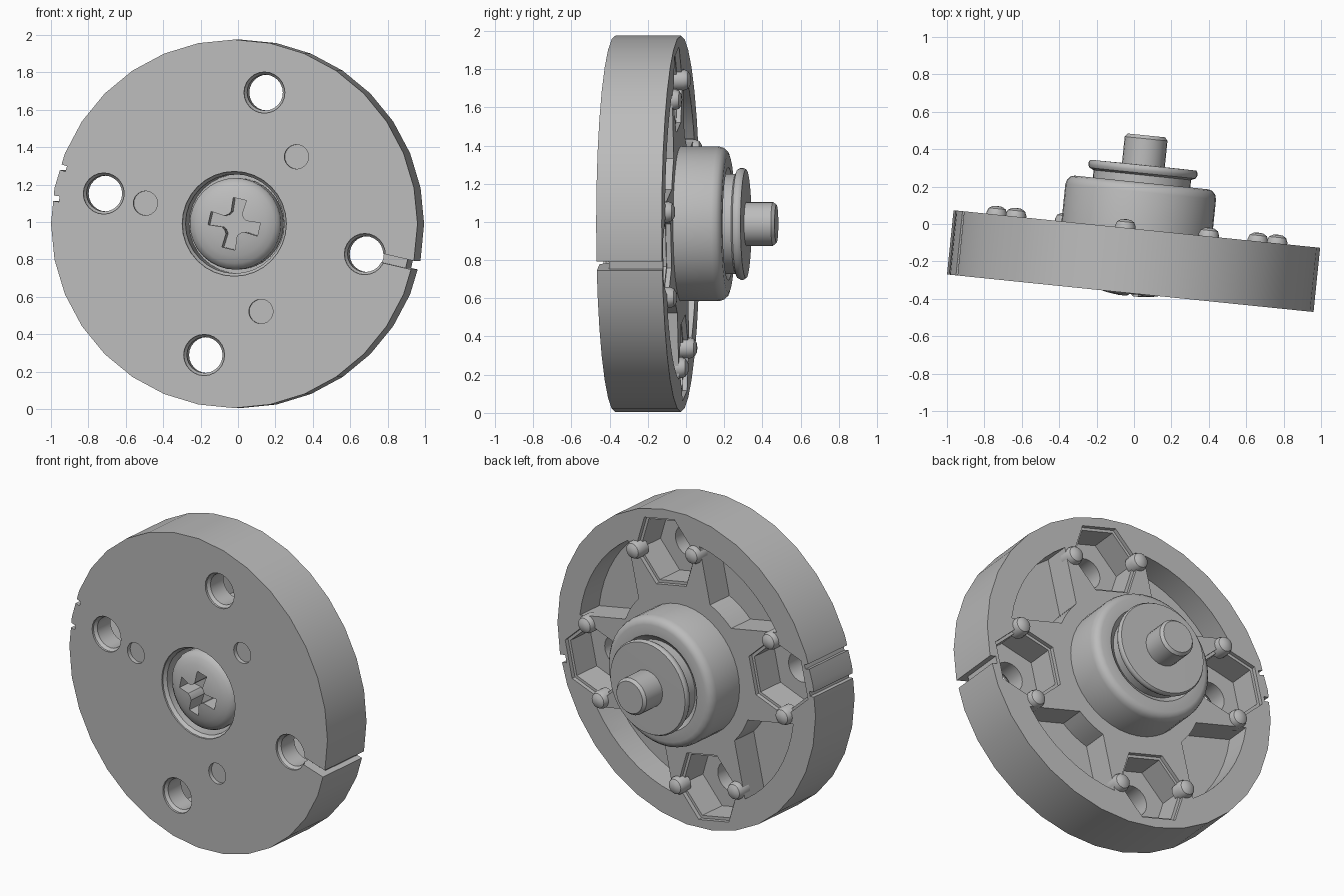
import bpy
import bmesh
from math import sin, cos, asin, pi, radians
from mathutils import Matrix

cube = bpy.data.objects.get("Cube")
if cube:
    bpy.data.objects.remove(cube)

# Local frame: disc front on y = 0, axis along +y; then turned slightly about z
PLACE = Matrix.Translation((-0.02, -0.37, 0.99)) @ Matrix.Rotation(radians(-5.85), 4, 'Z')
TURN = radians(-13)
R, T = 0.985, 0.345

grey = bpy.data.materials.new("plain_grey")
grey.use_nodes = True
grey.diffuse_color = (0.5, 0.5, 0.5, 1)
grey.node_tree.nodes["Principled BSDF"].inputs["Base Color"].default_value = (0.5, 0.5, 0.5, 1)


def finish(name, bm):
    bmesh.ops.remove_doubles(bm, verts=bm.verts, dist=1e-5)
    bmesh.ops.recalc_face_normals(bm, faces=bm.faces)
    bmesh.ops.transform(bm, matrix=PLACE, verts=bm.verts)
    mesh = bpy.data.meshes.new(name)
    bm.to_mesh(mesh)
    bm.free()
    mesh.materials.append(grey)
    ob = bpy.data.objects.new(name, mesh)
    bpy.context.collection.objects.link(ob)
    return ob


def lathe(name, profile, n=32, x=0, z=0):
    """Revolve (radius, y) points about the y axis."""
    bm = bmesh.new()
    vs = [bm.verts.new((r, y, 0)) for r, y in profile]
    es = [bm.edges.new(p) for p in zip(vs, vs[1:])]
    if profile[0][0] > 0:
        es.append(bm.edges.new((vs[-1], vs[0])))
    bmesh.ops.spin(bm, geom=vs + es, cent=(0, 0, 0), axis=(0, 1, 0),
                   angle=2 * pi, steps=n, use_merge=True)
    bmesh.ops.translate(bm, verts=bm.verts, vec=(x, 0, z))
    return finish(name, bm)


def prism(name, points, y0, y1, angle=0, scale=1):
    """Extrude an (x, z) outline along y, after turning it by angle."""
    bm = bmesh.new()
    c, s = cos(angle), sin(angle)
    pts = [(x * c - z * s, x * s + z * c) for x, z in points]
    a = [bm.verts.new((x, y0, z)) for x, z in pts]
    b = [bm.verts.new((x, y1, z)) for x, z in pts]
    bm.faces.new(a)
    bm.faces.new(b)
    for i in range(len(a)):
        j = (i + 1) % len(a)
        bm.faces.new((a[i], a[j], b[j], b[i]))
    return finish(name, bm)


def cut(ob, tool):
    mod = ob.modifiers.new("cut", 'BOOLEAN')
    mod.operation, mod.solver, mod.object = 'DIFFERENCE', 'EXACT', tool
    select(ob)
    bpy.ops.object.modifier_apply(modifier=mod.name)
    bpy.data.objects.remove(tool)


def select(ob):
    bpy.ops.object.select_all(action='DESELECT')
    ob.select_set(True)
    bpy.context.view_layer.objects.active = ob


def smooth(ob):
    select(ob)
    bpy.ops.object.shade_smooth_by_angle(angle=radians(32))


def polar(r, a):
    return r * cos(a), r * sin(a)


def box(x0, x1, half):
    return [(x0, -half), (x1, -half), (x1, half), (x0, half)]


def hexagon(r):
    return [(0.72 + r * cos(a), r * sin(a)) for a in (pi / 6 + k * pi / 3 for k in range(6))]


# Disc body with a chamfered screw well
disc = lathe("disc", [(0, 0), (R, 0), (R, T), (0, T)])
cut(disc, lathe("well", [(0, -0.1), (0.28, -0.1), (0.28, 0.01), (0.265, 0.03),
                         (0.265, 0.22), (0, 0.22)]))

# Four webbed pockets, hexagonal nut seats, bolt holes and retaining bumps
RIM, LEDGE, ARM = 0.82, 0.5, 0.28
outer, inner = asin(ARM / RIM), asin(ARM / LEDGE)
sector = [polar(RIM, outer + (pi / 2 - 2 * outer) * i / 8) for i in range(9)]
sector += [polar(LEDGE, pi / 2 - inner - (pi / 2 - 2 * inner) * i / 5) for i in range(6)]
for k in range(4):
    a = TURN + k * pi / 2
    cut(disc, prism("pocket", sector, T - 0.17, T + 0.1, a))
    cut(disc, prism("nut_seat", hexagon(0.215), T - 0.2, T + 0.1, a))
    cut(disc, prism("nut_seat_lip", hexagon(0.235), T - 0.025, T + 0.1, a))
    x, z = polar(0.72, a)
    cut(disc, lathe("bolt_hole", [(0, -0.1), (0.11, -0.1), (0.11, 0.012), (0.096, 0.03),
                                  (0.096, T), (0, T)], 24, x, z))
    for side in (-1, 1):
        bx, bz = x - side * 0.23 * sin(a), z + side * 0.23 * cos(a)
        smooth(lathe("bump", [(0, T - 0.05), (0.055, T - 0.05), (0.055, T + 0.01), (0.046, T + 0.032),
                              (0.026, T + 0.044), (0, T + 0.047)], 16, bx, bz))

# Three shallow round dimples on the front
for k in range(3):
    x, z = polar(0.49, radians(47 + 120 * k))
    cut(disc, lathe("dimple", [(0, -0.1), (0.065, -0.1), (0.065, 0.025), (0, 0.025)], 24, x, z))

# Rim notches and the marker groove
cut(disc, prism("marker_groove", box(0.75, 1.1, 0.024), -0.1, 0.06, TURN))
cut(disc, prism("marker_notch", box(0.945, 1.1, 0.024), -0.1, T + 0.1, TURN))
for side in (-1, 1):
    cut(disc, prism("notch", box(0.95, 1.1, 0.015), -0.1, T + 0.1, pi + TURN + side * radians(5)))
smooth(disc)

# Rounded hub on the back
smooth(lathe("hub", [(0.24, 0.3), (0.405, 0.3), (0.405, 0.545), (0.398, 0.57), (0.382, 0.588),
                     (0.36, 0.595), (0.295, 0.595), (0.28, 0.58), (0.24, 0.56)], 40))

# Flanged bushing
smooth(lathe("bushing", [(0, 0.5), (0.262, 0.5), (0.262, 0.635), (0.285, 0.645), (0.293, 0.66),
                         (0.293, 0.675), (0.285, 0.688), (0, 0.69)], 40))

# Screw shaft
smooth(lathe("shaft", [(0, 0.15), (0.115, 0.15), (0.115, 0.83), (0.1, 0.848), (0, 0.848)], 24))

# Domed screw head with a cross recess
dome = [(0.245 * cos(t), 0.06 - 0.078 * sin(t)) for t in (radians(15 * i) for i in range(6))]
head = lathe("screw_head", [(0, 0.2), (0.245, 0.2)] + dome + [(0, -0.018)], 32)
cross = []
for k in range(4):
    for r, h in ((0.136, -0.036), (0.136, 0.036), (0.06, 0.03), (0.042, 0.042)):
        c, s = cos(k * pi / 2), sin(k * pi / 2)
        cross.append((r * c - h * s, r * s + h * c))
    nx, nz = 0.03, 0.06
    cross.append((nx * c - nz * s, nx * s + nz * c))
cut(head, prism("cross_recess", cross, -0.1, 0.1, TURN))
smooth(head)
